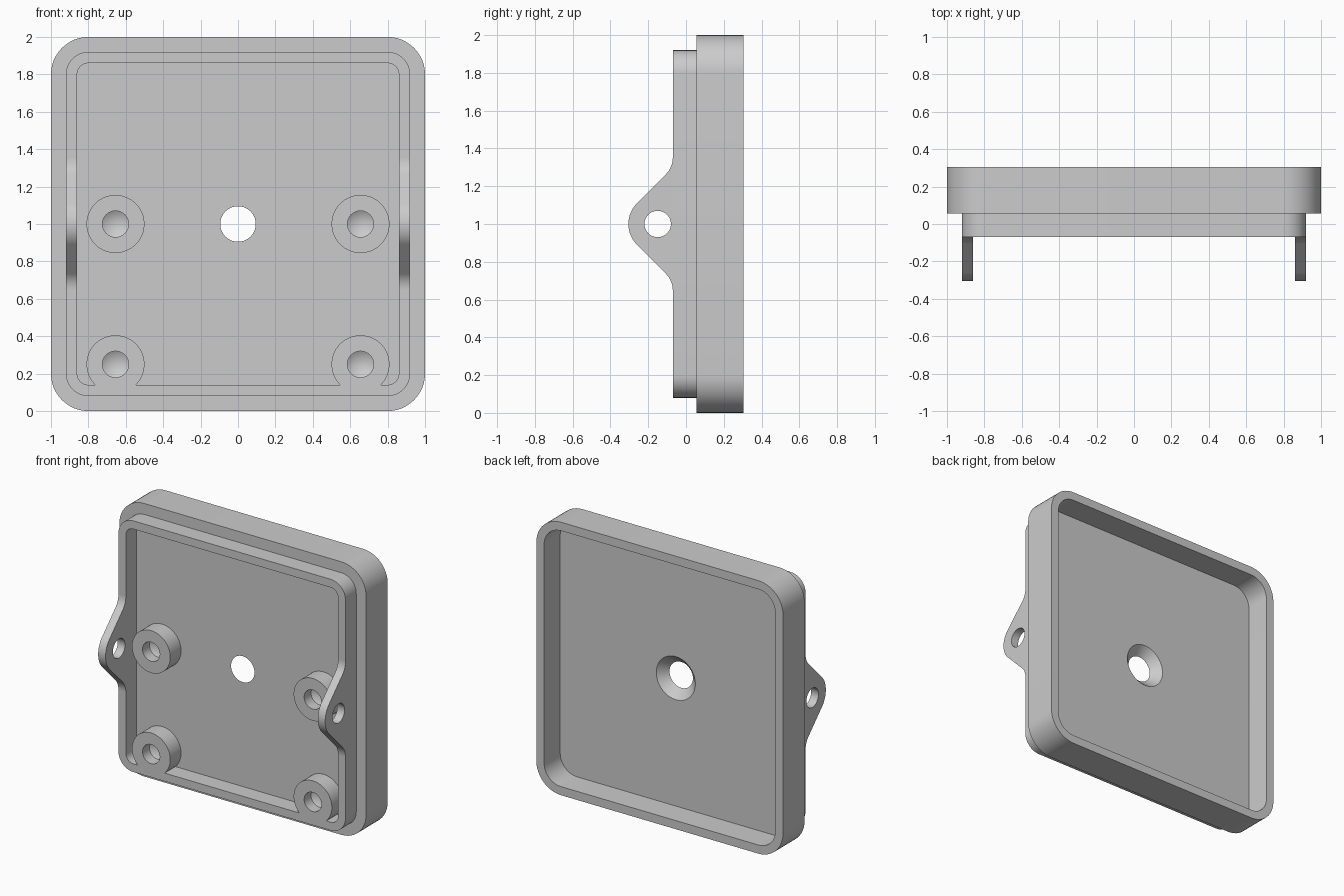
import bpy
import bmesh
from math import sin, cos, pi, radians
from mathutils import Vector

if "Cube" in bpy.data.objects:
    bpy.data.objects.remove(bpy.data.objects["Cube"], do_unlink=True)

grey = bpy.data.materials.new("light grey plastic")
grey.use_nodes = True
grey.diffuse_color = (0.6, 0.6, 0.6, 1)
grey.node_tree.nodes["Principled BSDF"].inputs["Base Color"].default_value = (0.6, 0.6, 0.6, 1)

SEG = 12                     # segments per quarter turn
FRONT, STEP, FLOOR, BACK = -0.07, 0.055, 0.118, 0.305


def finish(name, bm):
    bmesh.ops.recalc_face_normals(bm, faces=bm.faces)
    mesh = bpy.data.meshes.new(name)
    bm.to_mesh(mesh)
    bm.free()
    obj = bpy.data.objects.new(name, mesh)
    bpy.context.collection.objects.link(obj)
    mesh.materials.append(grey)
    bpy.ops.object.select_all(action='DESELECT')
    obj.select_set(True)
    bpy.context.view_layer.objects.active = obj
    bpy.ops.object.shade_smooth_by_angle(angle=radians(30))
    return obj


def rounded_square(half, radius, y):
    """Ring of points in the xz plane, centred on z = 1."""
    pts = []
    for k in range(4):
        mid = pi / 4 + k * pi / 2
        cx = (half - radius) * (1 if cos(mid) > 0 else -1)
        cz = (half - radius) * (1 if sin(mid) > 0 else -1)
        for j in range(SEG + 1):
            a = (k + j / SEG) * pi / 2
            pts.append(Vector((cx + radius * cos(a), y, 1 + cz + radius * sin(a))))
    return pts


def circle(radius, y, x=0, z=1, count=4 * (SEG + 1)):
    angles = [(i + 0.5) * 2 * pi / count for i in range(count)]
    return [Vector((x + radius * cos(a), y, z + radius * sin(a))) for a in angles]


def bridge(bm, rings, closed=False):
    loops = [[bm.verts.new(p) for p in ring] for ring in rings]
    pairs = list(zip(loops, loops[1:])) + ([(loops[-1], loops[0])] if closed else [])
    n = len(loops[0])
    for a, b in pairs:
        for i in range(n):
            j = (i + 1) % n
            bm.faces.new((a[i], a[j], b[j], b[i]))
    return loops


# Cover: front lip, stepped outer wall, rear pocket and countersunk centre hole
bm = bmesh.new()
bridge(bm, [
    circle(0.095, STEP),
    rounded_square(0.86, 0.06, STEP),
    rounded_square(0.86, 0.06, FRONT),
    rounded_square(0.92, 0.12, FRONT),
    rounded_square(0.92, 0.12, STEP),
    rounded_square(1.0, 0.2, STEP),
    rounded_square(1.0, 0.2, BACK),
    rounded_square(0.937, 0.137, BACK),
    rounded_square(0.937, 0.137, FLOOR),
    circle(0.158, FLOOR),
], closed=True)
finish("cover", bm)


# Screw bosses with drilled blind holes; the lower pair blends into the lip
def boss(name, x, z):
    bm = bmesh.new()
    loops = bridge(bm, [circle(r, y, x, z) for r, y in
                        ((0.155, STEP), (0.155, FRONT), (0.07, FRONT), (0.07, 0.01))])
    tip = bm.verts.new((x, 0.052, z))
    rim = loops[-1]
    for i, v in enumerate(rim):
        bm.faces.new((v, rim[(i + 1) % len(rim)], tip))
    bmesh.ops.bisect_plane(bm, geom=bm.verts[:] + bm.edges[:] + bm.faces[:],
                           plane_co=(0, 0, 0.14), plane_no=(0, 0, -1), clear_outer=True)
    finish(name, bm)


# Hinge ears: rounded tip, sloped sides and fillets into the lip, with a pin hole
def arc(cy, cz, r, start, end, n):
    angles = [radians(start + (end - start) * i / n) for i in range(n + 1)]
    return [(cy + r * cos(a), cz + r * sin(a)) for a in angles]


def ear(name, x0, width):
    outline = (arc(-0.19, 1.35, 0.12, 0, -45, 8)
               + arc(-0.15, 1, 0.155, 135, 225, 16)
               + arc(-0.19, 0.65, 0.12, 45, 0, 8))
    hole = arc(-0.15, 1, 0.07, 0, 360, 40)[:-1]
    bm = bmesh.new()
    edges = []
    for path in (outline, hole):
        vs = [bm.verts.new((x0, y, z)) for y, z in path]
        edges += [bm.edges.new((v, vs[(i + 1) % len(vs)])) for i, v in enumerate(vs)]
    bmesh.ops.triangle_fill(bm, use_beauty=True, edges=edges)
    out = bmesh.ops.extrude_face_region(bm, geom=bm.faces[:])
    moved = [g for g in out["geom"] if isinstance(g, bmesh.types.BMVert)]
    bmesh.ops.translate(bm, verts=moved, vec=(width, 0, 0))
    finish(name, bm)


for side, s in (("left", 1), ("right", -1)):
    boss(f"middle_boss_{side}", s * 0.655, 1.0)
    boss(f"lower_boss_{side}", s * 0.655, 0.25)
    ear(f"hinge_ear_{side}", s * 0.86, s * 0.06)
